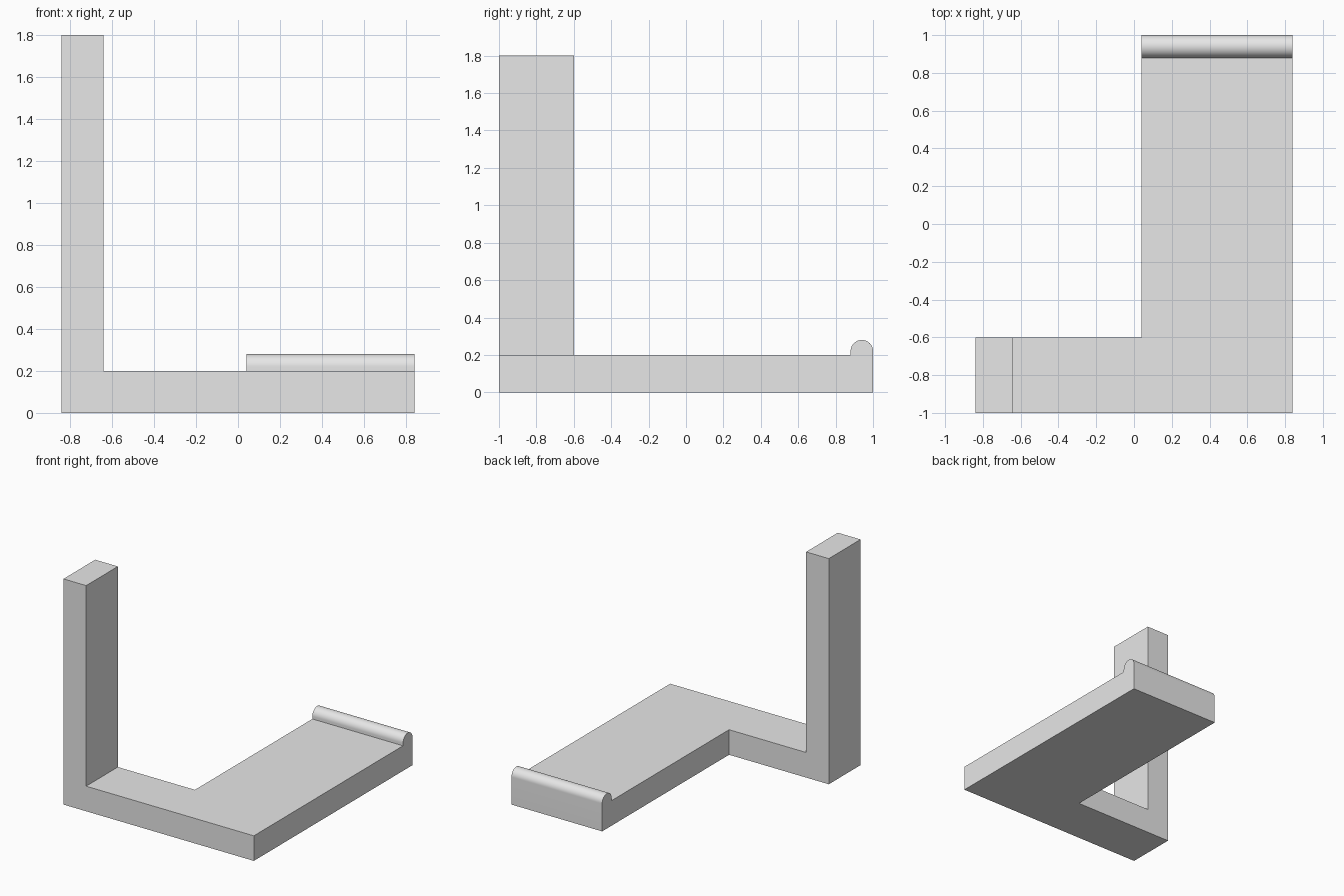
import bpy
import bmesh
from math import sin, cos, pi
from mathutils import Vector

cube = bpy.data.objects.get("Cube")
if cube:
    bpy.data.objects.remove(cube, do_unlink=True)

grey = bpy.data.materials.new("light grey")
grey.use_nodes = True
grey.diffuse_color = (0.8, 0.8, 0.8, 1)
grey.node_tree.nodes["Principled BSDF"].inputs["Base Color"].default_value = (0.8, 0.8, 0.8, 1)


def prism(name, points, sweep):
    """Extrude a closed outline of 3D points along the sweep vector."""
    bm = bmesh.new()
    face = bm.faces.new([bm.verts.new(p) for p in points])
    ext = bmesh.ops.extrude_face_region(bm, geom=[face], use_keep_orig=True)
    verts = [g for g in ext["geom"] if isinstance(g, bmesh.types.BMVert)]
    bmesh.ops.translate(bm, verts=verts, vec=Vector(sweep))
    bmesh.ops.recalc_face_normals(bm, faces=bm.faces)
    mesh = bpy.data.meshes.new(name)
    bm.to_mesh(mesh)
    bm.free()
    mesh.materials.append(grey)
    obj = bpy.data.objects.new(name, mesh)
    bpy.context.collection.objects.link(obj)
    return obj


# Side rail and upright post: one L-shaped outline swept front to back
bracket_outline = [(-0.84, 0), (0.84, 0), (0.84, 0.2), (-0.64, 0.2), (-0.64, 1.8), (-0.84, 1.8)]
bracket = prism("bracket", [(x, -1, z) for x, z in bracket_outline], (0, 0.4, 0))

# Long tray with a rounded lip at its back end, swept across its width
radius, steps = 0.06, 32
lip = [(0.94 + radius * cos(pi * i / steps), 0.22 + radius * sin(pi * i / steps))
       for i in range(steps + 1)]
tray_outline = [(-1, 0), (1, 0)] + lip + [(0.88, 0.2), (-1, 0.2)]
tray = prism("tray", [(0.04, y, z) for y, z in tray_outline], (0.8, 0, 0))

# Fuse both into one solid and clear the seams on flat faces
union = bracket.modifiers.new("fuse tray", "BOOLEAN")
union.operation = "UNION"
union.solver = "EXACT"
union.object = tray
flat = bracket.modifiers.new("clear seams", "DECIMATE")
flat.decimate_type = "DISSOLVE"
flat.angle_limit = 0.01

bpy.ops.object.select_all(action="DESELECT")
bracket.select_set(True)
bpy.context.view_layer.objects.active = bracket
for name in ("fuse tray", "clear seams"):
    bpy.ops.object.modifier_apply(modifier=name)
bpy.data.objects.remove(tray, do_unlink=True)
bracket.name = "bracket_with_tray"

# Smooth lip, sharp corners
bpy.ops.object.shade_smooth_by_angle(angle=pi / 6)
